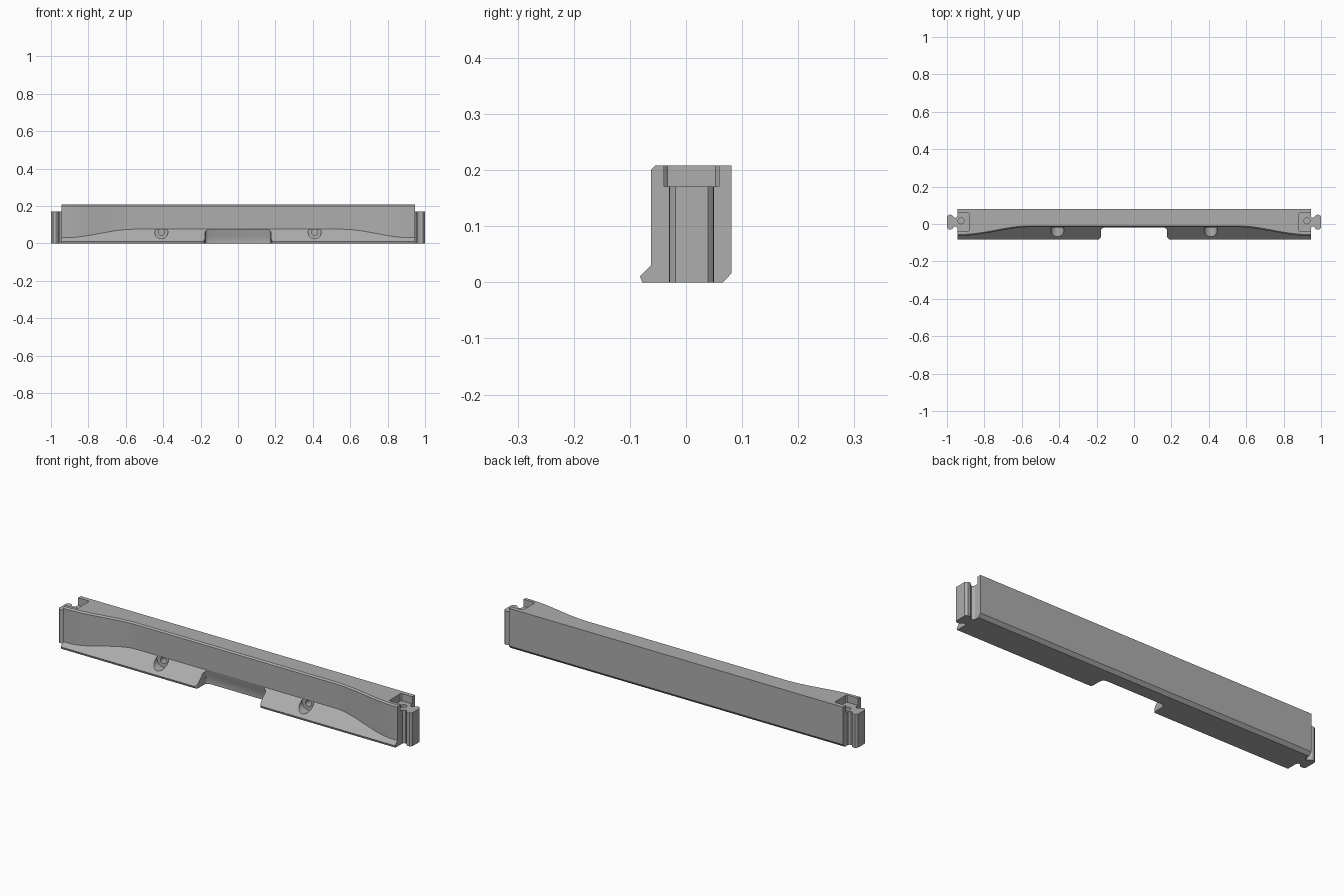
import bpy, bmesh, math

cube = bpy.data.objects.get("Cube")
if cube:
    bpy.data.objects.remove(cube, do_unlink=True)

grey = bpy.data.materials.new("plain grey")
grey.use_nodes = True
GREY = (0.42, 0.42, 0.42, 1)
grey.diffuse_color = GREY
grey.node_tree.nodes["Principled BSDF"].inputs["Base Color"].default_value = GREY

END = 0.945      # half length of the bar
TOP = 0.208
FLOOR = 0.171    # floor of the end pockets
MID = -0.017     # front wall in the middle


def loft(name, rings):
    """Skin a list of matching closed rings and cap both ends."""
    bm = bmesh.new()
    loops = [[bm.verts.new(p) for p in ring] for ring in rings]
    n = len(loops[0])
    for a, b in zip(loops, loops[1:]):
        for i in range(n):
            j = (i + 1) % n
            bm.faces.new((a[i], a[j], b[j], b[i]))
    bm.faces.new(loops[0])
    bm.faces.new(loops[-1])
    bmesh.ops.recalc_face_normals(bm, faces=bm.faces)
    mesh = bpy.data.meshes.new(name)
    bm.to_mesh(mesh)
    bm.free()
    mesh.materials.append(grey)
    obj = bpy.data.objects.new(name, mesh)
    bpy.context.collection.objects.link(obj)
    return obj


def prism(name, plan, z0, z1):
    return loft(name, [[(x, y, z) for x, y in plan] for z in (z0, z1)])


def circle(radius, sides=32):
    return [(radius * math.cos(2 * math.pi * i / sides),
             radius * math.sin(2 * math.pi * i / sides)) for i in range(sides)]


def activate(obj):
    bpy.ops.object.select_all(action='DESELECT')
    obj.select_set(True)
    bpy.context.view_layer.objects.active = obj


def cut(target, cutter):
    cutter.hide_render = True
    mod = target.modifiers.new("cut", 'BOOLEAN')
    mod.operation = 'DIFFERENCE'
    mod.solver = 'EXACT'
    mod.object = cutter
    activate(target)
    bpy.ops.object.modifier_apply(modifier=mod.name)
    bpy.data.objects.remove(cutter, do_unlink=True)


# Bar: one cross-section whose front wall sweeps forward near the ends
def front_wall(x):
    t = min(max((abs(x) - 0.56) / 0.36, 0), 1)
    return MID - 0.0455 * t * t * (3 - 2 * t)


def section(x):
    f = front_wall(x)
    profile = [(0.081, TOP), (0.081, 0.016), (0.066, 0), (-0.078, 0),
               (-0.082, 0.011), (f, f + 0.093), (f, TOP - 0.007), (f + 0.007, TOP)]
    return [(x, y, z) for y, z in profile]


half = [0.56 + 0.36 * i / 16 for i in range(17)] + [END]
bar = loft("bar", [section(x) for x in [-h for h in reversed(half)] + half])

# Central notch with rounded corners and an undercut back wall
side = [(0.155, 0), (0.166, 0.003), (0.174, 0.010), (0.177, 0.020)]
mouth = [(0.177, -0.066), (0.180, -0.075), (0.188, -0.082), (0.188, -0.1)]


def notch_ring(back, z):
    right = [(x, back - d, z) for x, d in side] + [(x, y, z) for x, y in mouth]
    return right + [(-x, y, z) for x, y, z in reversed(right)]


cut(bar, loft("notch_cutter", [notch_ring(b, z) for b, z in
                               ((0, -0.02), (0, 0.038), (MID - 0.0005, 0.068), (MID - 0.0005, 0.1))]))

# Screw seats in the sloped ledge, each with a narrower bore behind
for s in (-1, 1):
    for radius, y1 in ((0.035, MID - 0.0005), (0.016, 0.04)):
        cut(bar, loft("seat_cutter", [[(s * 0.41 + u, y, 0.06 + v) for u, v in circle(radius)]
                                      for y in (-0.12, y1)]))

# Open pockets and vertical bores at both ends
for s in (-1, 1):
    pocket = [(1.0, -0.039), (0.886, -0.039), (0.880, -0.033),
              (0.880, 0.053), (0.886, 0.059), (1.0, 0.059)]
    cut(bar, prism("pocket_cutter", [(s * x, y) for x, y in pocket], FLOOR, TOP + 0.05))
    cut(bar, prism("bore_cutter", [(s * 0.925 + u, 0.017 + v) for u, v in circle(0.016)],
                   0.06, FLOOR + 0.02))

# Dovetail-like connectors: a neck flaring to a rounded head
outline = [(END, 0.032), (0.949, 0.026), (0.955, 0.023), (0.961, 0.024), (0.966, 0.029),
           (0.971, 0.036), (0.976, 0.039), (0.982, 0.040), (0.990, 0.039), (0.996, 0.034), (1.0, 0.029)]
plan = outline + [(x, -w) for x, w in reversed(outline)]
parts = [bar]
for s, label in ((1, "left"), (-1, "right")):
    parts.append(prism(label + "_connector", [(s * x, 0.010 + w) for x, w in plan], 0, FLOOR))

for part in parts:
    activate(part)
    bpy.ops.object.shade_smooth_by_angle(angle=math.radians(30))
